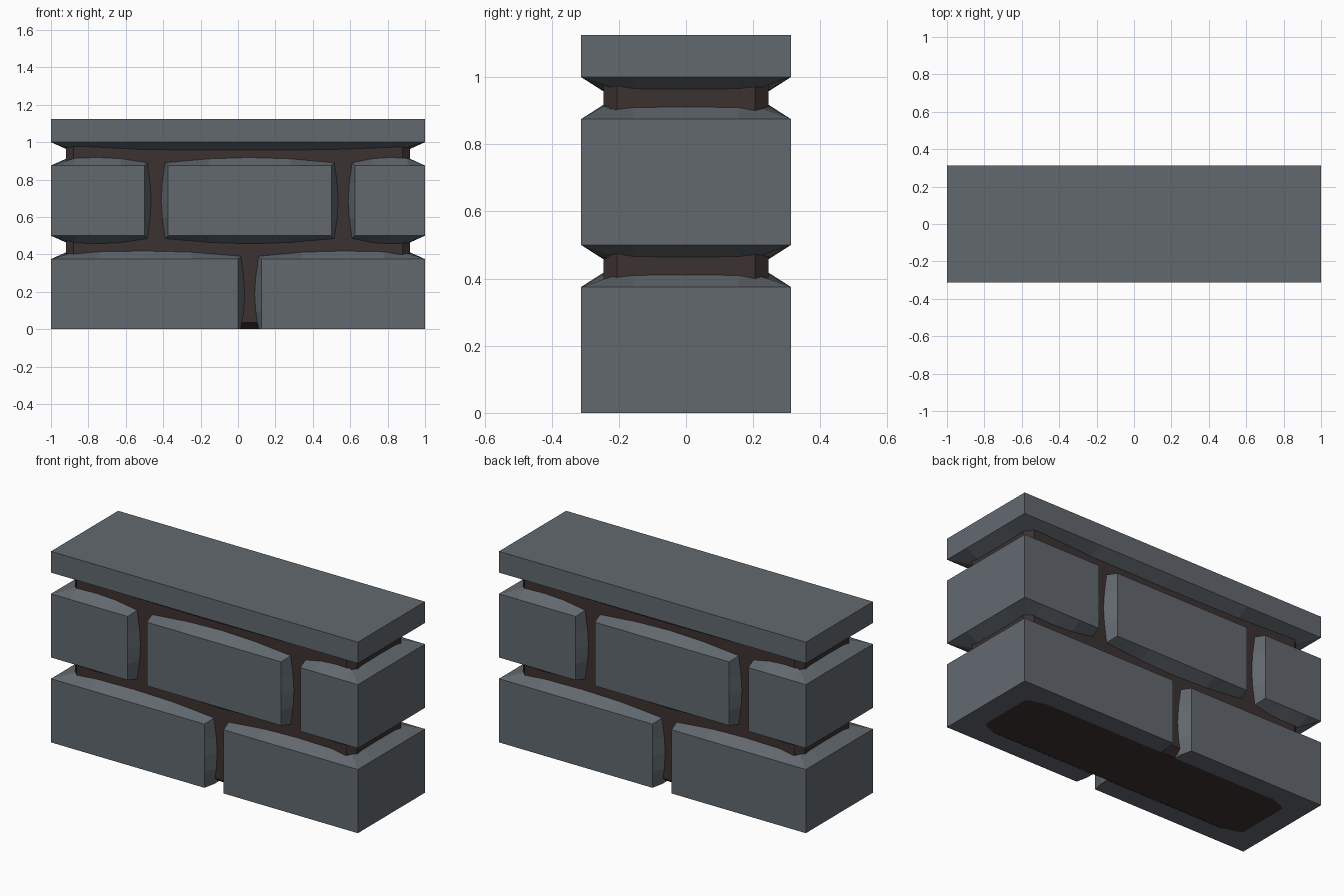
import bpy, bmesh, math

default = bpy.data.objects.get("Cube")
if default:
    bpy.data.objects.remove(default, do_unlink=True)


def material(name, colour):
    m = bpy.data.materials.new(name)
    m.use_nodes = True
    m.diffuse_color = (*colour, 1)
    m.node_tree.nodes["Principled BSDF"].inputs["Base Color"].default_value = (*colour, 1)
    return m


stone = material("slate stone", (0.122, 0.141, 0.159))
mortar = material("dark mortar", (0.046, 0.032, 0.031))

HX, HY = 1.0, 0.3125        # outer stone faces
MX, MY = 0.92, 0.245        # mortar faces
FRACTIONS = (0, 0.25, 0.5, 0.75, 1)


def finish(bm, name, mat):
    bmesh.ops.recalc_face_normals(bm, faces=bm.faces)
    mesh = bpy.data.meshes.new(name)
    bm.to_mesh(mesh)
    bm.free()
    mesh.materials.append(mat)
    obj = bpy.data.objects.new(name, mesh)
    bpy.context.collection.objects.link(obj)
    return obj


def inset(p, x, y, cut):
    """Pull an outer point back to a smaller rectangle with cut corners."""
    if abs(p[0]) == HX and abs(p[1]) == HY:
        x, y = x - cut, y - cut
    return (max(-x, min(x, p[0])), max(-y, min(y, p[1])))


def make_path(corners):
    """Split each straight run and give every station a bulge height."""
    stations = []
    for a, b in zip(corners, corners[1:]):
        ends = [0.03 if abs(p[0]) == HX else 0.015 for p in (a, b)]
        peak = 0.043 if a[1] == b[1] else 0.036
        for t in FRACTIONS[1 if stations else 0:]:
            p = tuple(u + (v - u) * t for u, v in zip(a, b))
            base = ends[0] + (ends[1] - ends[0]) * t
            bow = base + (peak - base) * (1 - abs(2 * t - 1) ** 2)
            stations.append((p, bow))
    return stations


def make_stone(name, corners, z0, z1, closed=False):
    """Flat-faced stone whose edges slope back to a bulging outline."""
    path = make_path(corners)
    if closed:
        path.pop()
    bm = bmesh.new()
    columns = []
    for i, (p, bow) in enumerate(path):
        inner, deep = inset(p, MX, MY, 0.02), inset(p, 0.87, 0.2, 0.025)
        if not closed and i in (0, len(path) - 1):
            near = path[1 if i == 0 else -2][0]
            shift = math.copysign(0.015, p[0] - near[0])
            inner, deep = (inner[0] + shift, inner[1]), (deep[0] + shift, deep[1])
        low = z0 - bow if z0 > 0 else 0
        rows = [(*deep, low), (*inner, low)]
        rows += [(*p, z0 + (z1 - z0) * t) for t in FRACTIONS]
        if not closed:
            rows += [(*inner, z1 + bow), (*deep, z1 + bow)]
        columns.append([bm.verts.new(v) for v in rows])
    count = len(columns)
    for i in range(count if closed else count - 1):
        a, b = columns[i], columns[(i + 1) % count]
        for k in range(len(a) - 1):
            bm.faces.new((a[k], b[k], b[k + 1], a[k + 1]))
    if closed:
        bm.faces.new([c[-1] for c in columns])
    else:
        # bulging slopes beside the vertical joints
        for end, near in ((0, 1), (-1, -2)):
            col = columns[end]
            way = math.copysign(1, path[end][0][0] - path[near][0][0])
            outer = col[2:7]
            inner, deep = [col[1]], [col[0]]
            for t, extra in zip(FRACTIONS[1:4], (0.015, 0.021, 0.015)):
                z = z0 + (z1 - z0) * t
                x = col[1].co.x + way * extra
                inner.append(bm.verts.new((x, col[1].co.y, z)))
                deep.append(bm.verts.new((x, col[0].co.y, z)))
            inner.append(col[7])
            deep.append(col[8])
            for k in range(4):
                bm.faces.new((outer[k], outer[k + 1], inner[k + 1], inner[k]))
                bm.faces.new((inner[k], inner[k + 1], deep[k + 1], deep[k]))
    return finish(bm, name, stone)


def turned_copy(obj, name):
    twin = bpy.data.objects.new(name, obj.data)
    twin.rotation_euler.z = math.pi
    bpy.context.collection.objects.link(twin)


def end_stone(row, front_x, back_x, z0, z1):
    """Stone wrapping one end of the wall, and its turned twin."""
    corners = [(front_x, -HY), (HX, -HY), (HX, HY), (back_x, HY)]
    turned_copy(make_stone("left_" + row, corners, z0, z1), "right_" + row)


# Stone courses
end_stone("lower_stone", 0.125, 0.0, 0.0, 0.375)
end_stone("middle_stone", 0.625, 0.5, 0.5, 0.875)
centre = make_stone("front_centre_stone", [(-0.375, -HY), (0.5, -HY)], 0.5, 0.875)
turned_copy(centre, "back_centre_stone")

# Cap slab
make_stone("cap_slab", [(-HX, -HY), (HX, -HY), (HX, HY), (-HX, HY), (-HX, -HY)],
           1.0, 1.125, closed=True)

# Mortar core with cut corners and a narrowed foot
bm = bmesh.new()
rings = []
for z, d in ((0.002, 0.045), (0.035, 0), (1.05, 0)):
    x, y, c = MX - d, MY - d, 0.04
    quarter = [(x, y - c), (x - c, y)]
    ring = quarter + [(-u, v) for u, v in reversed(quarter)]
    ring += [(-u, -v) for u, v in ring]
    rings.append([bm.verts.new((u, v, z)) for u, v in ring])
for a, b in zip(rings, rings[1:]):
    for i in range(len(a)):
        j = (i + 1) % len(a)
        bm.faces.new((a[i], a[j], b[j], b[i]))
bm.faces.new(rings[0])
bm.faces.new(rings[-1])
finish(bm, "mortar_core", mortar)
